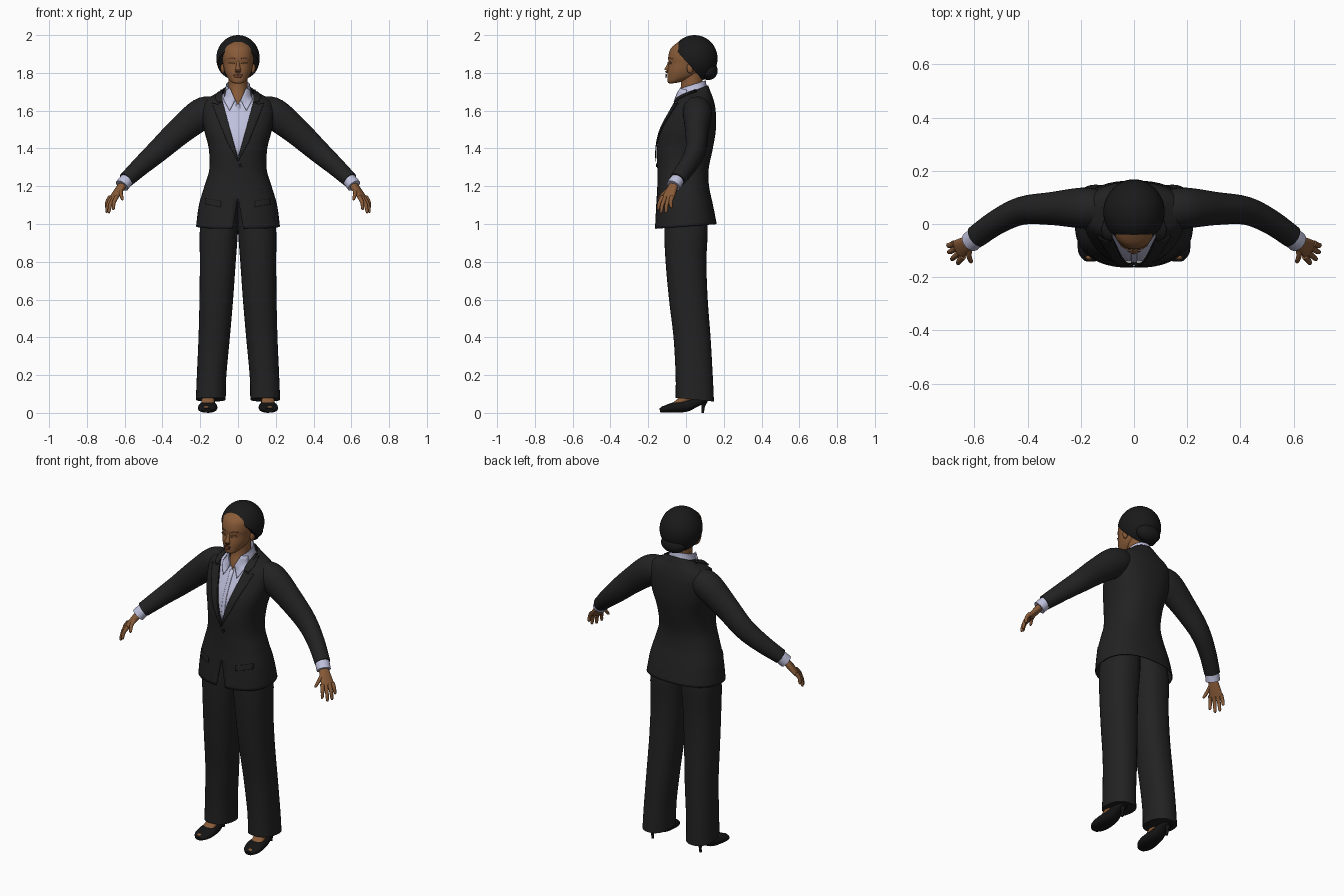
import bpy, bmesh, math
from mathutils import Vector, Matrix
from mathutils.bvhtree import BVHTree

cube = bpy.data.objects.get("Cube")
if cube:
    bpy.data.objects.remove(cube, do_unlink=True)


def material(name, r, g, b):
    m = bpy.data.materials.new(name)
    m.use_nodes = True
    m.diffuse_color = (r, g, b, 1)
    bsdf = next(n for n in m.node_tree.nodes if n.type == 'BSDF_PRINCIPLED')
    bsdf.inputs["Base Color"].default_value = (r, g, b, 1)
    bsdf.inputs["Roughness"].default_value = 0.8
    return m


SUIT = material("charcoal suit", .016, .016, .016)
SHIRT = material("pale lavender shirt", .52, .53, .72)
SKIN = material("brown skin", .25, .105, .04)
LIPS = material("dark lips", .16, .055, .03)
HAIR = material("black hair", .01, .01, .01)
SHOE = material("black leather", .007, .007, .007)


def finish(name, bm, mat, mirror=False, thick=0):
    bmesh.ops.recalc_face_normals(bm, faces=bm.faces[:])
    me = bpy.data.meshes.new(name)
    bm.to_mesh(me)
    bm.free()
    me.materials.append(mat)
    me.polygons.foreach_set("use_smooth", [True] * len(me.polygons))
    me.set_sharp_from_angle(angle=math.radians(45))
    ob = bpy.data.objects.new(name, me)
    bpy.context.collection.objects.link(ob)
    if thick:
        sol = ob.modifiers.new("thickness", 'SOLIDIFY')
        sol.thickness = thick
        sol.offset = -1
    if mirror:
        ob.modifiers.new("mirror", 'MIRROR').use_clip = False
    return ob


def dense(rows, steps):
    """Smoothly interpolate between rows of numbers."""
    out = []
    for i in range(len(rows) - 1):
        p = [rows[max(0, min(len(rows) - 1, i + k))] for k in (-1, 0, 1, 2)]
        for s in range(steps):
            t = s / steps
            out.append([b + .5 * t * (c - a + t * (2*a - 5*b + 4*c - d + t * (3 * (b - c) + d - a)))
                        for a, b, c, d in zip(*p)])
    return out + [list(rows[-1])]


def loft(rings, power=2, seg=32, cap=True):
    """Skin rings of (centre, half axis, half axis)."""
    bm = bmesh.new()
    loops = []
    for c, u, v in rings:
        loop = []
        for k in range(seg):
            a = 2 * math.pi * k / seg
            co, si = math.cos(a), math.sin(a)
            e = 2 / power
            loop.append(bm.verts.new(c + u * math.copysign(abs(co) ** e, co)
                                     + v * math.copysign(abs(si) ** e, si)))
        loops.append(loop)
    for a, b in zip(loops, loops[1:]):
        for k in range(seg):
            j = (k + 1) % seg
            bm.faces.new((a[k], a[j], b[j], b[k]))
    if cap:
        bm.faces.new(loops[0])
        bm.faces.new(loops[-1])
    return bm


def body(rows, steps=4, **kw):
    """Upright part; rows: front z, back z, half width, front y, back y, centre x."""
    rings = [(Vector((x, (yf + yb) / 2, (zf + zb) / 2)), Vector((rx, 0, 0)),
              Vector((0, (yb - yf) / 2, (zb - zf) / 2)))
             for zf, zb, rx, yf, yb, x in dense([(*r, 0)[:6] for r in rows], steps)]
    return loft(rings, **kw)


def tube(rows, steps=4, **kw):
    """Limb along a path; rows: x, y, z, half width, half thickness."""
    rows = dense(rows, steps)
    pts = [Vector(r[:3]) for r in rows]
    rings = []
    for i, r in enumerate(rows):
        t = (pts[min(i + 1, len(pts) - 1)] - pts[max(i - 1, 0)]).normalized()
        u = t.cross(Vector((0, 0, 1))).normalized()
        rings.append((pts[i], u * r[3], t.cross(u) * r[4]))
    return loft(rings, **kw)


def ball(center, radii, seg=32):
    bm = bmesh.new()
    mat = Matrix.Translation(center) @ Matrix.Diagonal((*radii, 1))
    bmesh.ops.create_uvsphere(bm, u_segments=seg, v_segments=seg // 2, radius=1, matrix=mat)
    return bm


def notch(bm, z0, k):
    """Cut a V out of the front, from its tip at z0 with slope k."""
    for s in (1, -1):
        front = [f for f in bm.faces if f.calc_center_median().y < .03]
        geom = front + list({e for f in front for e in f.edges}) + list({v for f in front for v in f.verts})
        bmesh.ops.bisect_plane(bm, geom=geom, plane_co=(0, 0, z0), plane_no=(1, 0, -s * k))
    gone = []
    for f in bm.faces:
        c = f.calc_center_median()
        if c.y < .03 and abs(c.x) < (c.z - z0) * k:
            gone.append(f)
    bmesh.ops.delete(bm, geom=gone, context='FACES')


def patch(name, outline, target, mat, lift=.004, mirror=True):
    """Thin plate laid on the front of a surface."""
    bm = bmesh.new()
    bm.faces.new([bm.verts.new((x, 0, z)) for x, z in outline])
    bmesh.ops.triangulate(bm, faces=bm.faces[:])
    bmesh.ops.subdivide_edges(bm, edges=bm.edges[:], cuts=5, use_grid_fill=True)
    for v in bm.verts:
        hit = target.ray_cast(Vector((v.co.x, -1, v.co.z)), Vector((0, 1, 0)))[0]
        if hit is None:
            hit = target.find_nearest(v.co)[0]
        v.co = hit - Vector((0, lift, 0))
    return finish(name, bm, mat, mirror, .004)


def oval(x, z, rx, rz, n=12):
    return [(x + rx * math.cos(2 * math.pi * i / n), z + rz * math.sin(2 * math.pi * i / n)) for i in range(n)]


# Jacket with V neckline and open lower front
torso = [(.975, 1.0, .222, -.165, .163), (1.1, 1.1, .207, -.158, .143), (1.2, 1.2, .178, -.152, .122),
         (1.29, 1.29, .152, -.152, .12), (1.4, 1.4, .155, -.155, .142), (1.5, 1.5, .18, -.135, .158),
         (1.59, 1.6, .193, -.09, .157), (1.64, 1.66, .178, -.064, .145), (1.665, 1.7, .125, -.055, .13),
         (1.67, 1.735, .082, -.045, .117)]
bm = body(torso, 5, power=2.4, seg=48, cap=False)
jacket_surface = BVHTree.FromBMesh(bm)
notch(bm, 1.35, .28)
notch(bm, 1.14, -.17)
finish("jacket", bm, SUIT, thick=.006)

patch("lapels", [(0, 1.33), (.06, 1.44), (.112, 1.57), (.138, 1.64), (.105, 1.635), (.082, 1.65), (.03, 1.455)],
      jacket_surface, SUIT, .008)
patch("jacket_collar", [(.082, 1.645), (.11, 1.645), (.122, 1.67), (.1, 1.705), (.08, 1.71)],
      jacket_surface, SUIT, .008)
patch("pocket_flaps", [(.09, 1.12), (.175, 1.135), (.175, 1.105), (.09, 1.09)], jacket_surface, SUIT)
patch("jacket_button", oval(.012, 1.31, .009, .009), jacket_surface, SHOE, .006, False)

# Shirt inside the jacket, with collar and cuffs
inner = [(zf, zb, rx - .016, yf + .014, yb - .016) for zf, zb, rx, yf, yb in torso[2:8]]
inner += [(1.655, 1.7, .085, -.054, .115), (1.685, 1.735, .069, -.047, .108), (1.715, 1.76, .063, -.04, .105)]
bm = body(inner, 5, power=2.2, seg=48, cap=False)
shirt_surface = BVHTree.FromBMesh(bm)
notch(bm, 1.63, .5)
finish("shirt", bm, SHIRT, thick=.004)
patch("shirt_collar", [(.014, 1.655), (.044, 1.72), (.066, 1.71), (.078, 1.66), (.045, 1.60)],
      shirt_surface, SHIRT, .009)
patch("shirt_placket", [(-.011, 1.36), (.011, 1.36), (.011, 1.635), (-.011, 1.635)],
      shirt_surface, SHIRT, .004, False)
finish("cuffs", tube([(.575, -.035, 1.25, .038, .034), (.596, -.052, 1.226, .039, .036),
                      (.614, -.067, 1.203, .039, .037)]), SHIRT, True)

# Sleeves
finish("sleeves", tube([(.12, .055, 1.61, .07, .065), (.19, .06, 1.585, .077, .083), (.31, .058, 1.49, .062, .072),
                        (.42, .05, 1.39, .053, .061), (.51, .01, 1.31, .047, .051),
                        (.592, -.047, 1.234, .043, .041)], 5), SUIT, True)

# Hands
finish("palms", tube([(.605, -.06, 1.215, .024, .019), (.63, -.077, 1.18, .031, .018),
                      (.662, -.097, 1.135, .038, .012)], power=2.3, seg=20), SKIN, True)
fingers = {"index_fingers": ((.642, -.122, 1.145), (.662, -.15, 1.075)),
           "middle_fingers": ((.655, -.108, 1.14), (.686, -.134, 1.058)),
           "ring_fingers": ((.667, -.09, 1.14), (.698, -.107, 1.06)),
           "little_fingers": ((.675, -.073, 1.145), (.7, -.08, 1.085)),
           "thumbs": ((.618, -.085, 1.185), (.612, -.146, 1.128))}
for name, (a, b) in fingers.items():
    a, b = Vector(a), Vector(b)
    mid = a.lerp(b, .5) + Vector((.005, -.004, .004))
    rows = [(*a, .012, .012), (*mid, .01, .01), (*a.lerp(b, .9), .008, .008), (*b, .003, .003)]
    finish(name, tube(rows, 3, seg=12), SKIN, True)

# Trousers
finish("trouser_legs", body([(.08, .06, .079, -.055, .148, .144), (.2, .19, .078, -.055, .142, .14),
                             (.4, .4, .083, -.066, .13, .126), (.6, .6, .089, -.09, .115, .115),
                             (.8, .8, .095, -.108, .108, .107), (.97, .97, .101, -.115, .115, .101),
                             (1.12, 1.12, .09, -.105, .105, .09)], power=2.3), SUIT, True)

# High-heeled shoes and feet
finish("shoes", tube([(.158, .115, .075, .022, .02), (.158, .09, .073, .03, .024), (.158, .045, .055, .035, .027),
                      (.158, 0, .036, .043, .03), (.16, -.06, .029, .051, .028), (.164, -.11, .02, .045, .019),
                      (.165, -.138, .013, .022, .011)], power=2.3), SHOE, True)
finish("shoe_heels", tube([(.158, .098, .07, .02, .02), (.158, .092, .035, .009, .009),
                           (.158, .088, 0, .007, .007)], seg=12), SHOE, True)
finish("feet", tube([(.158, .06, .12, .035, .03), (.158, .01, .085, .034, .03), (.159, -.045, .052, .034, .017),
                     (.16, -.075, .035, .028, .012)]), SKIN, True)
finish("toes", ball((.168, -.122, .025), (.017, .012, .011), 16), SKIN, True)

# Neck, head and face
finish("neck", body([(1.58, 1.6, .062, -.06, .1), (1.66, 1.68, .056, -.045, .095), (1.72, 1.72, .05, -.028, .088),
                     (1.8, 1.8, .052, -.03, .09)]), SKIN)
bm = body([(1.743, 1.748, .02, -.084, -.045), (1.75, 1.758, .038, -.096, -.01), (1.775, 1.78, .057, -.099, .05),
           (1.81, 1.81, .071, -.098, .08), (1.85, 1.85, .08, -.092, .11), (1.885, 1.885, .084, -.094, .12),
           (1.93, 1.93, .08, -.08, .12), (1.965, 1.965, .055, -.04, .09)], 5, power=2.15, seg=40)
head_surface = BVHTree.FromBMesh(bm)
finish("head", bm, SKIN)
finish("nose", tube([(0, -.084, 1.865, .008, .006), (0, -.094, 1.835, .01, .01), (0, -.1, 1.815, .016, .014),
                     (0, -.095, 1.803, .013, .01)], seg=16), SKIN)
finish("ears", ball((.08, .022, 1.825), (.012, .018, .028), 16), SKIN, True)
patch("eyelids", oval(.034, 1.853, .016, .006), head_surface, SKIN, .004)
patch("lash_lines", oval(.034, 1.849, .017, .0025), head_surface, LIPS, .006)
patch("eyebrows", oval(.036, 1.876, .021, .003), head_surface, LIPS, .002)
patch("upper_lip", oval(0, 1.788, .024, .005), head_surface, LIPS, .005, False)
patch("lower_lip", oval(0, 1.779, .02, .006), head_surface, LIPS, .006, False)

# Swept-back hair, cut along the hairline, with a low bun
bm = ball((0, .045, 1.877), (.115, .122, .123), 48)
cut = bmesh.ops.bisect_plane(bm, geom=bm.verts[:] + bm.edges[:] + bm.faces[:], plane_co=(0, -.07, 1.94),
                             plane_no=(0, -.14, -.125), clear_outer=True)
bmesh.ops.contextual_create(bm, geom=[e for e in cut["geom_cut"] if isinstance(e, bmesh.types.BMEdge)])
finish("hair", bm, HAIR)
finish("hair_bun", ball((0, .118, 1.812), (.075, .05, .05)), HAIR)
